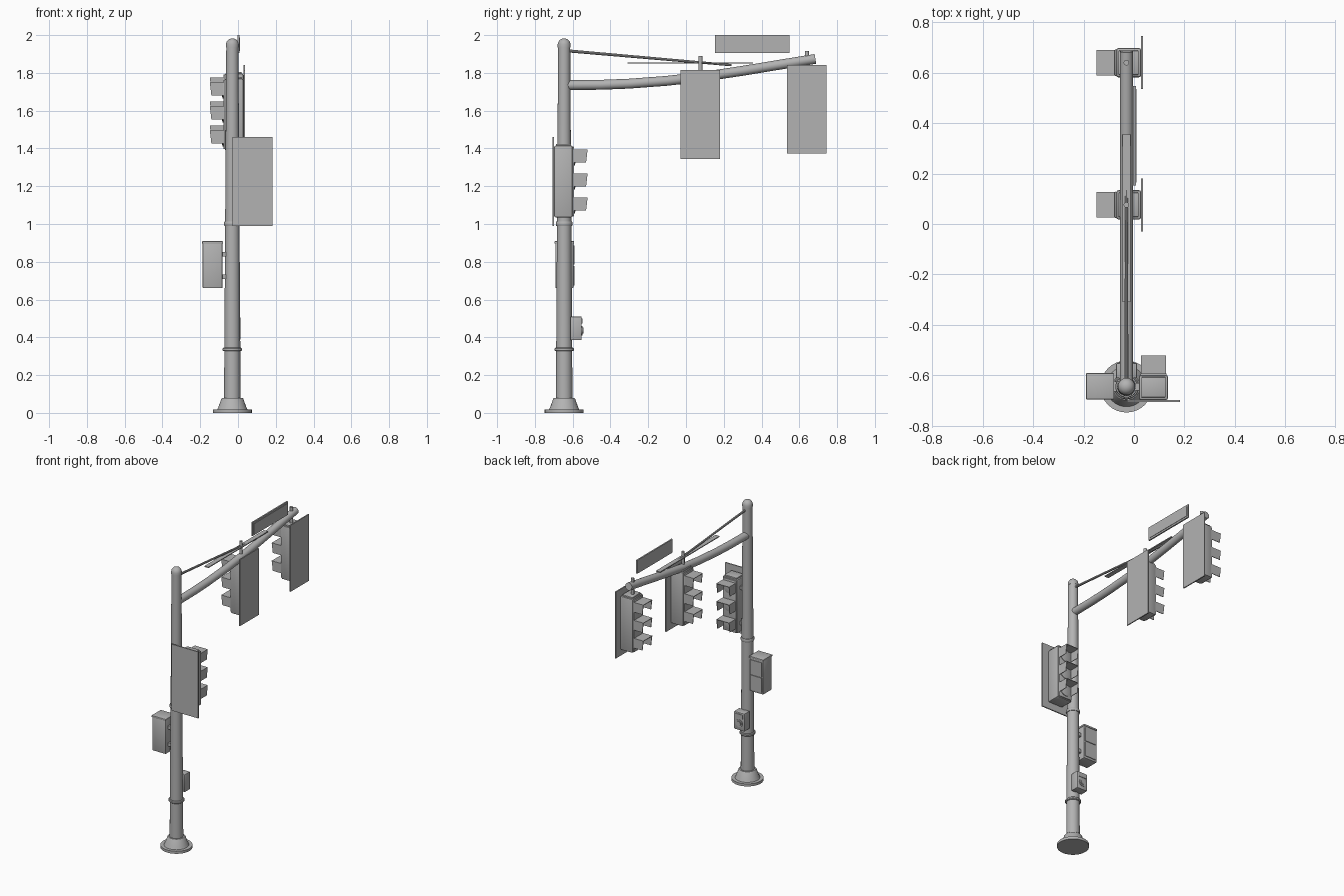
import bpy, bmesh, math
from mathutils import Vector, Matrix

if "Cube" in bpy.data.objects:
    bpy.data.objects.remove(bpy.data.objects["Cube"])

PX, PY = -0.03, -0.645          # pole axis
grey = bpy.data.materials.new("galvanised grey")
grey.diffuse_color = (0.45, 0.45, 0.45, 1)
grey.use_nodes = True
grey.node_tree.nodes["Principled BSDF"].inputs["Base Color"].default_value = grey.diffuse_color


def finish(name, bm, smooth=False, matrix=None):
    if matrix:
        bm.transform(matrix)
    bmesh.ops.recalc_face_normals(bm, faces=bm.faces)
    me = bpy.data.meshes.new(name)
    bm.to_mesh(me)
    bm.free()
    me.materials.append(grey)
    ob = bpy.data.objects.new(name, me)
    bpy.context.collection.objects.link(ob)
    if smooth:
        bpy.context.view_layer.objects.active = ob
        ob.select_set(True)
        bpy.ops.object.shade_smooth_by_angle(angle=math.radians(35))
        ob.select_set(False)
    return ob


def box(name, lo, hi, bevel=0, matrix=None):
    lo, hi = Vector(lo), Vector(hi)
    bm = bmesh.new()
    bmesh.ops.create_cube(bm, size=1)
    bm.transform(Matrix.Translation((lo + hi) / 2) @ Matrix.Diagonal((*(hi - lo), 1)))
    if bevel:
        bmesh.ops.bevel(bm, geom=bm.edges[:], offset=bevel, segments=2,
                        affect='EDGES', profile=0.5)
    return finish(name, bm, bevel > 0, matrix)


def tube(name, path, radii, sides=20, matrix=None):
    """Round bar swept along a path, with closed ends."""
    bm = bmesh.new()
    path = [Vector(p) for p in path]
    rings = []
    for i, (p, r) in enumerate(zip(path, radii)):
        d = (path[min(i + 1, len(path) - 1)] - path[max(i - 1, 0)]).normalized()
        u = d.cross(Vector((1, 0, 0)) if abs(d.x) < 0.9 else Vector((0, 0, 1))).normalized()
        v = d.cross(u)
        rings.append([bm.verts.new(p + r * (math.cos(a) * u + math.sin(a) * v))
                      for a in (2 * math.pi * k / sides for k in range(sides))])
    for a, b in zip(rings, rings[1:]):
        for k in range(sides):
            j = (k + 1) % sides
            bm.faces.new((a[k], a[j], b[j], b[k]))
    bm.faces.new(rings[0])
    bm.faces.new(rings[-1])
    return finish(name, bm, True, matrix)


def lathe(name, profile):
    """Turned part on the pole axis from (radius, z) pairs."""
    return tube(name, [(PX, PY, z) for r, z in profile], [r for r, z in profile], 32)


# Pole, foot and collars
lathe("base_plate", [(0.103, 0), (0.103, 0.018)])
lathe("base_skirt", [(0.08, 0.018), (0.074, 0.03), (0.058, 0.075), (0.054, 0.08)])
lathe("pole", [(0.044, 0.05), (0.032, 1.95)])
lathe("pole_cap", [(0.034, 1.935), (0.034, 1.952), (0.030, 1.966), (0.020, 1.977), (0.007, 1.982)])
lathe("lower_collar", [(0.047, 0.327), (0.051, 0.331), (0.051, 0.341), (0.047, 0.345)])
lathe("middle_collar", [(0.042, 0.99), (0.044, 0.994), (0.044, 1.008), (0.042, 1.012)])

# Curved mast arm with its stay and cable tray
arm = [(-0.645, 1.735), (-0.45, 1.737), (-0.3, 1.743), (-0.1, 1.758), (0.1, 1.781),
       (0.3, 1.811), (0.5, 1.844), (0.685, 1.874)]
tube("mast_arm", [(PX, y, z) for y, z in arm], [0.026] * len(arm))
tube("stay_rod", [(PX, -0.63, 1.917), (PX, 0.24, 1.841)], [0.008, 0.006], 10)
box("cable_tray", (PX - 0.016, -0.31, 1.850), (PX + 0.016, 0.355, 1.856))

# Street sign
box("street_sign", (-0.003, 0.153, 1.905), (0.007, 0.548, 2.0))
box("street_sign_face", (0.007, 0.165, 1.917), (0.010, 0.536, 1.988))


def signal_head(prefix, origin, angle):
    """Local frame: faces +y, back plate on y = 0, centred on x and z = 0."""
    m = Matrix.Translation(origin) @ Matrix.Rotation(angle, 4, 'Z')
    box(prefix + "_back_plate", (-0.105, 0, -0.235), (0.105, 0.008, 0.235), 0, m)
    box(prefix + "_body", (-0.058, 0.008, -0.19), (0.058, 0.106, 0.19), 0.008, m)
    box(prefix + "_door", (-0.052, 0.104, -0.184), (0.052, 0.113, 0.184), 0.003, m)
    box(prefix + "_roof", (-0.048, 0.018, 0.185), (0.048, 0.098, 0.199), 0.003, m)
    for i, zc in enumerate((0.127, 0, -0.127)):
        tube(f"{prefix}_lens_{i}", [(0, 0.11, zc), (0, 0.117, zc), (0, 0.121, zc)],
             [0.042, 0.042, 0.028], 20, m)
        # Hood open at the front and underneath
        top, low, t = zc + 0.042, zc - 0.027, 0.004
        box(f"{prefix}_hood_top_{i}", (-0.05, 0.11, top - t), (0.05, 0.185, top), 0, m)
        for s in (-1, 1):
            bm = bmesh.new()
            side = [(0.11, top), (0.185, top), (0.177, low), (0.11, low)]
            quads = [[bm.verts.new((s * x, y, z)) for y, z in side] for x in (0.05, 0.046)]
            bm.faces.new(quads[0])
            bm.faces.new(quads[1])
            for k in range(4):
                j = (k + 1) % 4
                bm.faces.new((quads[0][k], quads[0][j], quads[1][j], quads[1][k]))
            finish(f"{prefix}_hood_side_{i}", bm, False, m)


# Two heads on the arm, one on the pole
for name, y, z in (("near_signal", 0.076, 1.58), ("far_signal", 0.64, 1.607)):
    signal_head(name, (0.036, y, z), math.pi / 2)
    tube(name + "_hanger", [(PX, y, z + 0.17), (PX, y, z + 0.31)], [0.011] * 2, 14)
signal_head("pole_signal", (0.077, -0.706, 1.225), 0)
for z in (1.1, 1.35):
    box("signal_bracket", (PX, PY - 0.015, z - 0.012), (0.03, PY + 0.015, z + 0.012))

# Control cabinet with its lid, doors and brackets
box("cabinet", (-0.187, -0.692, 0.66), (-0.082, -0.596, 0.9), 0.005)
box("cabinet_lid", (-0.19, -0.696, 0.896), (-0.079, -0.592, 0.909), 0.003)
for lo, hi in ((0.675, 0.778), (0.786, 0.886)):
    box("cabinet_door", (-0.178, -0.598, lo), (-0.091, -0.591, hi))
for z in (0.72, 0.84):
    box("cabinet_bracket", (-0.09, PY - 0.02, z - 0.012), (PX, PY + 0.02, z + 0.012))

# Pedestrian push button
box("button_box", (-0.071, -0.612, 0.385), (0.012, -0.552, 0.51), 0.005)
tube("button_ring", [(PX, -0.554, 0.435), (PX, -0.548, 0.435)], [0.026] * 2, 20)
tube("button", [(PX, -0.55, 0.435), (PX, -0.543, 0.435)], [0.016] * 2, 16)
box("button_notice", (-0.06, -0.553, 0.472), (0.0, -0.548, 0.5))
